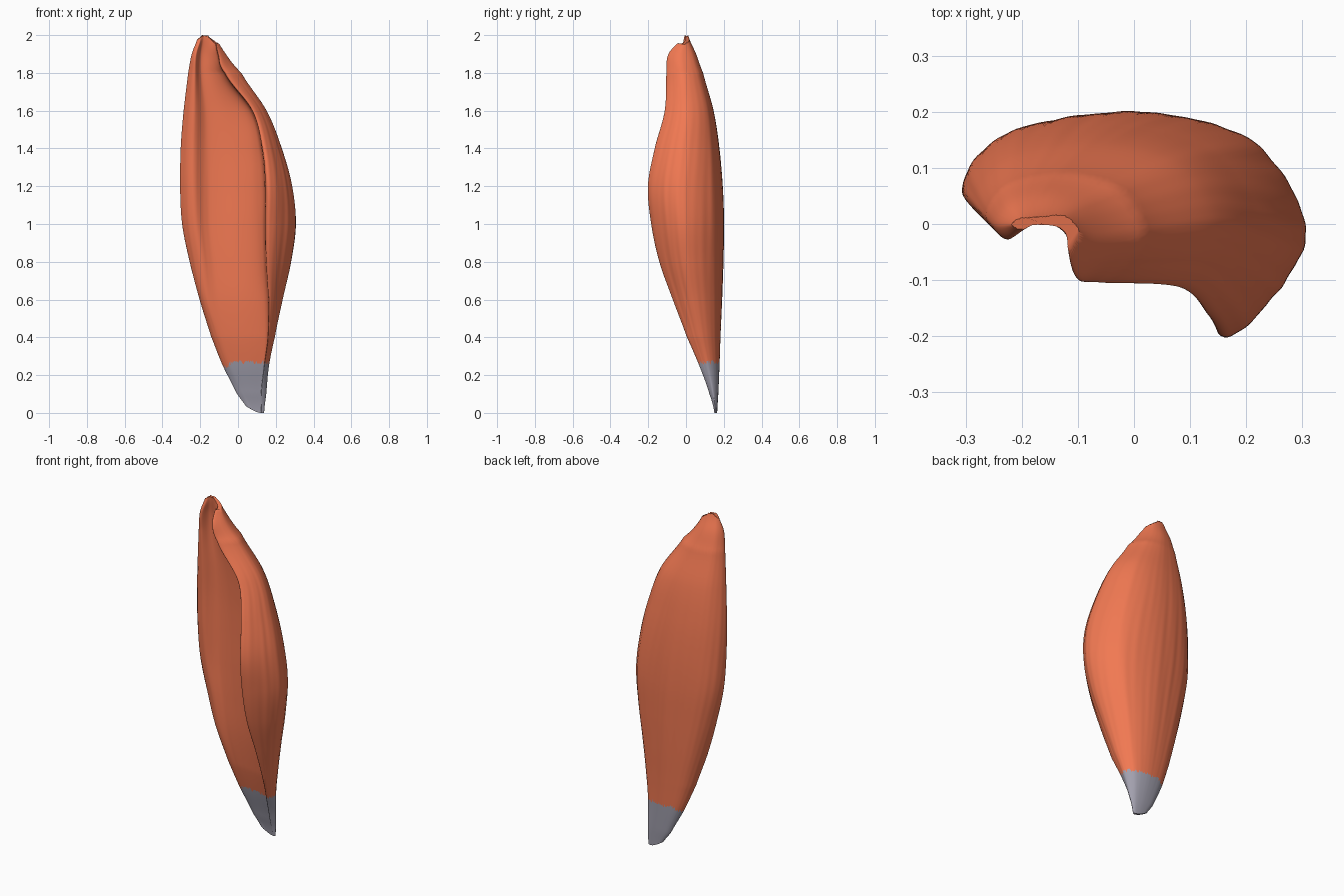
import bpy, bmesh, math, random

if "Cube" in bpy.data.objects:
    bpy.data.objects.remove(bpy.data.objects["Cube"])
random.seed(4)

# Stations: z, left x, right x, back y, left lip x/y, right flap edge x/y, inner hollow y
ST = [
    (0.00, 0.060, 0.138, 0.165, 0.070, 0.153, 0.125, 0.150, 0.154),
    (0.10, -0.005, 0.149, 0.171, 0.015, 0.140, 0.125, 0.124, 0.133),
    (0.25, -0.080, 0.163, 0.177, -0.055, 0.110, 0.140, 0.070, 0.095),
    (0.40, -0.140, 0.193, 0.182, -0.11, 0.080, 0.160, 0.005, 0.062),
    (0.60, -0.202, 0.235, 0.190, -0.17, 0.050, 0.165, -0.07, 0.040),
    (0.80, -0.255, 0.280, 0.196, -0.20, 0.030, 0.157, -0.14, 0.032),
    (1.00, -0.295, 0.305, 0.199, -0.23, 0.015, 0.155, -0.182, 0.030),
    (1.20, -0.306, 0.285, 0.193, -0.24, 0.005, 0.155, -0.200, 0.030),
    (1.40, -0.303, 0.230, 0.176, -0.24, 0.000, 0.135, -0.165, 0.030),
    (1.60, -0.287, 0.150, 0.145, -0.235, -0.01, 0.080, -0.112, 0.025),
    (1.80, -0.264, 0.018, 0.090, -0.230, -0.02, -0.065, -0.103, 0.015),
    (1.90, -0.245, -0.065, 0.053, -0.222, -0.027, -0.105, -0.092, 0.008),
    (2.00, -0.210, -0.120, 0.012, -0.195, -0.008, -0.122, -0.012, -0.003),
]
COLS = 168


def catmull(a, b, c, d, t):
    return [0.5 * (2 * q + (r - p) * t + (2 * p - 5 * q + 4 * r - s) * t * t
                   + (3 * q - p - 3 * r + s) * t ** 3) for p, q, r, s in zip(a, b, c, d)]


def station(z):
    i = max(k for k in range(len(ST) - 1) if ST[k][0] <= z or k == 0)
    a, b = ST[i], ST[i + 1]
    t = (z - a[0]) / (b[0] - a[0])
    return catmull(ST[max(i - 1, 0)], a, b, ST[min(i + 2, len(ST) - 1)], t)[1:]


def section_point(z, col):
    xl, xr, yb, lx, ly, rx, ry, yi = station(z)
    w = xr - xl
    yl = ly + 0.32 * (yb - ly)
    yr = ry + 0.48 * (yb - ry)
    pts = [(lx, ly), (xl, yl),
           (xl + .11 * w, yl + .68 * (yb - yl)), (xl + .34 * w, yl + .96 * (yb - yl)),
           (xl + .60 * w, yr + .98 * (yb - yr)), (xl + .86 * w, yr + .70 * (yb - yr)),
           (xr, yr), (rx + .70 * (xr - rx), ry + .40 * (yr - ry)),
           (rx, ry), (rx - .05 * w, ry + .65 * (yi - ry)),
           (lx + .58 * (rx - lx), yi), (lx + .22 * (rx - lx), yi + .08 * (yb - yi))]
    n = len(pts)
    u = col / COLS * n
    i = int(u)
    return catmull(pts[i - 1], pts[i % n], pts[(i + 1) % n], pts[(i + 2) % n], u - i)


def fibre(z, col):
    # Shallow slanting strands, fading towards both ends
    a = 2 * math.pi * col / COLS
    s = (0.6 * math.sin(13 * a + 3 * z) * math.sin(5 * a - 2.2 * z)
         + 0.5 * math.sin(31 * a + 5 * z) * math.sin(7 * a + 4 * z))
    return 1 + 0.009 * s * math.sin(math.pi * min(max(z / 2, 0), 1))


def loft(name, low, high, rows, colour):
    bm = bmesh.new()
    rings = []
    for r in range(rows + 1):
        ring = []
        for c in range(COLS):
            z = low[c] + (high[c] - low[c]) * r / rows
            x, y = section_point(z, c)
            xl, xr, yb, _, _, _, ry, _ = station(z)
            cx, cy, f = (xl + xr) / 2, (yb + ry) / 2, fibre(z, c)
            ring.append(bm.verts.new((cx + (x - cx) * f, cy + (y - cy) * f, z)))
        rings.append(ring)
    for a, b in zip(rings, rings[1:]):
        for c in range(COLS):
            d = (c + 1) % COLS
            bm.faces.new((a[c], a[d], b[d], b[c]))
    # Only the outer ends are closed; the two parts meet at the border
    if name == "tendon":
        bm.faces.new(rings[0])
    else:
        bm.faces.new(rings[-1])
    bmesh.ops.recalc_face_normals(bm, faces=bm.faces)
    mesh = bpy.data.meshes.new(name)
    bm.to_mesh(mesh)
    bm.free()
    ob = bpy.data.objects.new(name, mesh)
    bpy.context.collection.objects.link(ob)
    mat = bpy.data.materials.new(name + "_colour")
    mat.diffuse_color = colour
    mat.use_nodes = True
    mat.node_tree.nodes["Principled BSDF"].inputs["Base Color"].default_value = mat.diffuse_color
    mesh.materials.append(mat)
    bpy.ops.object.select_all(action='DESELECT')
    ob.select_set(True)
    bpy.context.view_layer.objects.active = ob
    bpy.ops.object.shade_smooth_by_angle(angle=math.radians(50))


# Rounded foot, ragged muscle/tendon border and ragged upper end
foot = [9 * max(0.0, 0.122 - section_point(0, c)[0]) ** 2 for c in range(COLS)]
border = [0.268 + random.uniform(-.012, .012) - 0.5 * max(0, -0.02 - section_point(.25, c)[0])
          for c in range(COLS)]
crown = [2.0 - 1.1 * max(0, abs(section_point(2, c)[0] + .175) - .015) - random.uniform(0, .008)
         for c in range(COLS)]
crown[crown.index(max(crown))] = 2.0

loft("tendon", foot, border, 14, (0.36, 0.35, 0.42, 1))
loft("muscle_belly", border, crown, 120, (0.88, 0.19, 0.085, 1))
